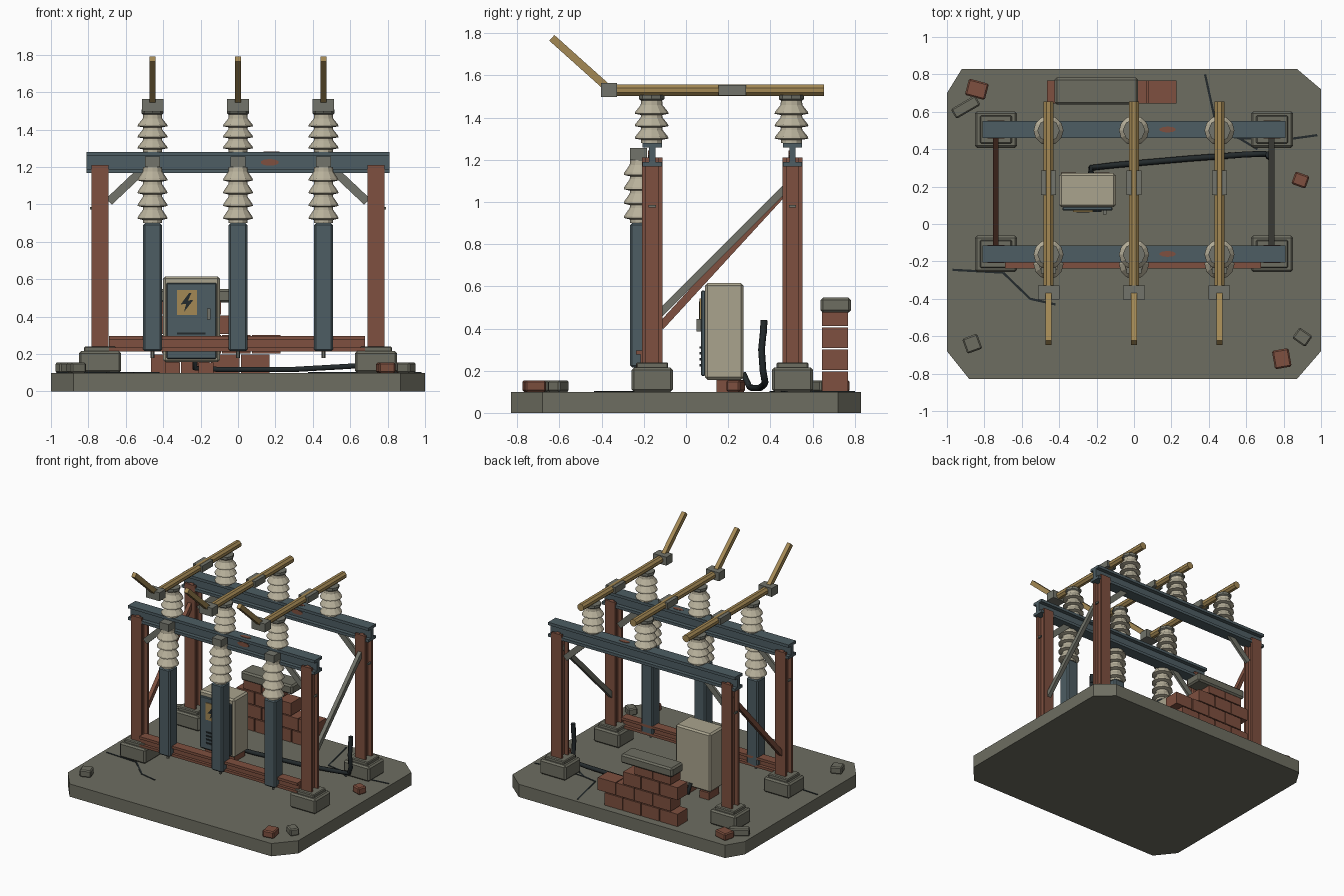
import bpy, math
from mathutils import Vector

if "Cube" in bpy.data.objects:
    bpy.data.objects.remove(bpy.data.objects["Cube"])


def material(name, r, g, b):
    m = bpy.data.materials.new(name)
    m.use_nodes = True
    m.diffuse_color = (r, g, b, 1)
    m.node_tree.nodes["Principled BSDF"].inputs["Base Color"].default_value = (r, g, b, 1)
    return m


CONCRETE = material("concrete", 0.155, 0.155, 0.12)
STEEL = material("grey_steel", 0.17, 0.175, 0.145)
RUST = material("rust_red", 0.21, 0.08, 0.05)
BLUE = material("blue_grey_paint", 0.075, 0.11, 0.125)
BRASS = material("brass", 0.37, 0.25, 0.09)
CREAM = material("cream_paint", 0.40, 0.37, 0.27)
CERAMIC = material("ceramic", 0.48, 0.44, 0.33)
BLACK = material("black_rubber", 0.017, 0.023, 0.025)


def make(name, verts, faces, mat, bevel=0):
    me = bpy.data.meshes.new(name)
    me.from_pydata(verts, [], faces)
    me.materials.append(mat)
    ob = bpy.data.objects.new(name, me)
    bpy.context.collection.objects.link(ob)
    if bevel:
        mod = ob.modifiers.new("bevel", "BEVEL")
        mod.width, mod.segments = bevel, 1
    return ob


def prism(name, outline, z0, z1, mat, bevel=0):
    n = len(outline)
    verts = [(x, y, z) for z in (z0, z1) for x, y in outline]
    faces = [tuple(reversed(range(n))), tuple(range(n, 2 * n))]
    faces += [(i, (i + 1) % n, n + (i + 1) % n, n + i) for i in range(n)]
    return make(name, verts, faces, mat, bevel)


def box(name, x, y, z, mat, bevel=0):
    """Box from (min, max) ranges on each axis."""
    return prism(name, [(x[0], y[0]), (x[1], y[0]), (x[1], y[1]), (x[0], y[1])], z[0], z[1], mat, bevel)


def block(name, c, size, mat, bevel=0, turn=0):
    """Box by centre and size, turned about z."""
    a, b, h = (s / 2 for s in size)
    ob = box(name, (-a, a), (-b, b), (-h, h), mat, bevel)
    ob.location = c
    ob.rotation_euler.z = math.radians(turn)
    return ob


def strut(name, p, q, outline, mat):
    """Extrude an outline from point p to point q."""
    p, q = Vector(p), Vector(q)
    ob = prism(name, outline, 0, (q - p).length, mat)
    ob.location = p
    ob.rotation_euler = (q - p).to_track_quat("Z", "Y").to_euler()
    return ob


def rect(w, d):
    return [(-w / 2, -d / 2), (w / 2, -d / 2), (w / 2, d / 2), (-w / 2, d / 2)]


def ngon(r, n, ry=None):
    return [(r * math.cos(math.tau * (i + .5) / n), (ry or r) * math.sin(math.tau * (i + .5) / n)) for i in range(n)]


def i_section(w, d, t, web):
    """I outline: w wide, d deep, flanges of thickness t on the d axis."""
    a, b, s = w / 2, d / 2, web / 2
    half = [(s, b - t), (a, b - t), (a, b), (-a, b), (-a, b - t), (-s, b - t)]
    return half + [(-x, -y) for x, y in half]


def lathe(name, profile, loc, mat, n=12):
    verts = [(r * math.cos(math.tau * i / n), r * math.sin(math.tau * i / n), z) for r, z in profile for i in range(n)]
    faces = [(k * n + i, k * n + (i + 1) % n, (k + 1) * n + (i + 1) % n, (k + 1) * n + i)
             for k in range(len(profile) - 1) for i in range(n)]
    faces += [tuple(reversed(range(n))), tuple(range(len(verts) - n, len(verts)))]
    ob = make(name, verts, faces, mat)
    ob.location = loc
    return ob


def insulator(name, loc, sheds, height):
    pitch = height / (sheds + 0.4)
    profile = [(0.05, 0)]
    for k in range(sheds):
        z = pitch * (k + 0.25)
        profile += [(0.05, z), (0.08, z + 0.1 * pitch), (0.078, z + 0.25 * pitch), (0.052, z + 0.8 * pitch)]
    lathe(name, profile + [(0.05, height)], loc, CERAMIC)


def tube(name, points, r, mat):
    cu = bpy.data.curves.new(name, "CURVE")
    cu.dimensions = "3D"
    cu.bevel_depth, cu.bevel_resolution, cu.use_fill_caps = r, 1, True
    sp = cu.splines.new("POLY")
    sp.points.add(len(points) - 1)
    for pt, co in zip(sp.points, points):
        pt.co = (*co, 1)
    cu.materials.append(mat)
    ob = bpy.data.objects.new(name, cu)
    bpy.context.collection.objects.link(ob)


# Concrete slab with clipped corners
prism("slab", [(-.88, -.83), (.87, -.83), (1, -.68), (1, .72), (.87, .83), (-.92, .83), (-1, .7), (-1, -.68)],
      0, 0.1, CONCRETE)

# Two portal frames
for frame, y in (("front", -0.16), ("back", 0.505)):
    for side, s in (("left", 1), ("right", -1)):
        tag = f"{frame}_{side}"
        x = 0.738 * s
        block(f"{tag}_footing", (x, y, 0.158), (0.225, 0.195, 0.116), CONCRETE, 0.012)
        block(f"{tag}_plinth", (x, y, 0.225), (0.17, 0.15, 0.03), CONCRETE, 0.006)
        strut(f"{tag}_post", (x, y, 0.235), (x, y, 1.21), i_section(0.09, 0.095, 0.018, 0.03), RUST)
        strut(f"{tag}_knee_brace", (0.69 * s, y, 1.015), (0.51 * s, y, 1.185), rect(0.045, 0.02), STEEL).rotation_euler = (
            0, -s * math.atan2(0.18, 0.17), 0)
        block(f"{tag}_bolt", (0.785 * s, y, 0.98), (0.012, 0.035, 0.012), STEEL)
    for part, z in (("top", 1.269), ("bottom", 1.178)):
        block(f"{frame}_beam_{part}_flange", (0, y, z), (1.62, 0.092, 0.022), BLUE)
    block(f"{frame}_beam_web", (0, y, 1.225), (1.62, 0.03, 0.08), BLUE)
    # Rust spots on beam
    spot = prism(f"{frame}_rust_spot_top", ngon(0.045, 10, 0.016), 0, 0.003, RUST)
    spot.location = (0.18, y, 1.28)
    spot = prism(f"{frame}_rust_spot_face", ngon(0.05, 10, 0.018), 0, 0.004, RUST)
    spot.location = (0.17, y - 0.015, 1.225)
    spot.rotation_euler.x = math.pi / 2

# Side braces and lower front rail
for name, x, a, b, mat in (("left", 0.735, (-0.16, 0.435), (0.495, 1.09), STEEL),
                           ("right", -0.74, (-0.12, 0.41), (0.495, 1.08), RUST)):
    strut(f"{name}_diagonal_brace", (x, *a), (x, *b), rect(0.03, 0.036), mat)
for part, z in (("top", 0.286), ("bottom", 0.225)):
    box(f"rail_{part}_flange", (-0.69, 0.68), (-0.237, -0.165), (z - 0.01, z + 0.01), RUST)
box("rail_web", (-0.69, 0.68), (-0.215, -0.19), (0.23, 0.28), RUST)

# Three poles: switch columns, insulators and bus bars
for pole, x in (("left", 0.457), ("middle", 0), ("right", -0.457)):
    block(f"{pole}_column", (x, -0.215, 0.558), (0.1, 0.1, 0.685), BLUE, 0.01)
    lathe(f"{pole}_drain_rod", [(0.011, 0), (0.011, 0.04)], (x, -0.215, 0.18), STEEL, 6)
    insulator(f"{pole}_column_insulator", (x, -0.215, 0.9), 4, 0.3)
    block(f"{pole}_column_cap", (x, -0.225, 1.228), (0.08, 0.08, 0.056), STEEL)
    for frame, y in (("front", -0.163), ("back", 0.5)):
        insulator(f"{pole}_{frame}_insulator", (x, y, 1.28), 3, 0.2)
        lathe(f"{pole}_{frame}_cap", [(0.05, 0), (0.06, 0.008), (0.06, 0.028)], (x, y, 1.48), STEEL, 8)
    strut(f"{pole}_bus_bar", (x, -0.34, 1.53), (x, 0.655, 1.53), ngon(0.029, 8), BRASS)
    block(f"{pole}_bar_sleeve", (x, 0.22, 1.53), (0.08, 0.13, 0.05), STEEL)
    block(f"{pole}_hinge", (x, -0.365, 1.53), (0.115, 0.075, 0.066), STEEL)
    strut(f"{pole}_switch_arm", (x, -0.365, 1.535), (x, -0.636, 1.778), rect(0.032, 0.036), BRASS)

# Control cabinet
box("cabinet", (-0.4, -0.097), (0.09, 0.272), (0.157, 0.615), CREAM, 0.012)
box("cabinet_door", (-0.382, -0.115), (0.072, 0.092), (0.175, 0.58), BLUE, 0.005)
box("warning_plate", (-0.327, -0.22), (0.065, 0.073), (0.41, 0.543), BRASS)
bolt = prism("warning_bolt", [(0.012, 0.05), (-0.034, -0.012), (-0.004, -0.008), (-0.016, -0.052),
                              (0.034, 0.012), (0.006, 0.01), (0.024, 0.05)], 0, 0.004, BLACK)
bolt.location = (-0.273, 0.065, 0.477)
bolt.rotation_euler.x = math.pi / 2
box("door_handle", (-0.166, -0.148), (0.05, 0.073), (0.385, 0.445), STEEL)
for k in range(4):
    block(f"door_vent_{k}", (-0.25, 0.069, 0.31 - 0.028 * k), (0.15, 0.008, 0.011), BLACK)
for k, x in enumerate((-0.35, -0.17)):
    block(f"cabinet_foot_{k}", (x, 0.21, 0.128), (0.08, 0.13, 0.056), RUST)

# Broken brick wall with coping
for row, (start, count) in enumerate(((-0.465, 4), (-0.405, 4), (-0.465, 3), (-0.405, 2))):
    for k in range(count):
        x = start + 0.16 * k
        z = 0.1 + 0.104 * row
        box(f"brick_{row}_{k}", (x, x + 0.153), (0.645, 0.768), (z, z + 0.097), RUST)
box("wall_coping", (-0.425, 0.022), (0.638, 0.782), (0.475, 0.547), CONCRETE, 0.012)

# Loose cable with a raised end
tube("cable", [(-0.23, 0.27, 0.19), (-0.23, 0.3, 0.125), (-0.1, 0.315, 0.118), (0.3, 0.35, 0.118), (0.6, 0.372, 0.135),
               (0.7, 0.375, 0.145), (0.722, 0.365, 0.2), (0.72, 0.358, 0.3), (0.72, 0.368, 0.4)], 0.016, BLACK)
tube("cable_end", [(0.72, 0.366, 0.37), (0.72, 0.37, 0.44)], 0.019, BLACK)

# Cracks in the slab
cracks = (((-.97, -.245), (-.7, -.26), (-.555, -.4), (-.42, -.43)),
          ((.38, .8), (.45, .48), (.56, .46), (.66, .4)), ((.56, .46), (.8, .45), (.98, .475)))
for c, path in enumerate(cracks):
    for k, (p, q) in enumerate(zip(path, path[1:])):
        strut(f"crack_{c}_{k}", (*p, 0.1), (*q, 0.1), rect(0.012, 0.006), BLACK)

# Rubble
for k, (x, y, w, d, turn, mat) in enumerate((
        (-.84, .72, .11, .09, -15, RUST), (-.9, .625, .15, .06, 30, CONCRETE), (.89, .235, .08, .07, -20, RUST),
        (-.865, -.64, .085, .085, 20, CONCRETE), (.9, -.605, .085, .07, -35, CONCRETE), (.79, -.72, .09, .1, 10, RUST))):
    block(f"rubble_{k}", (x, y, 0.127), (w, d, 0.055), mat, 0.008, turn)
